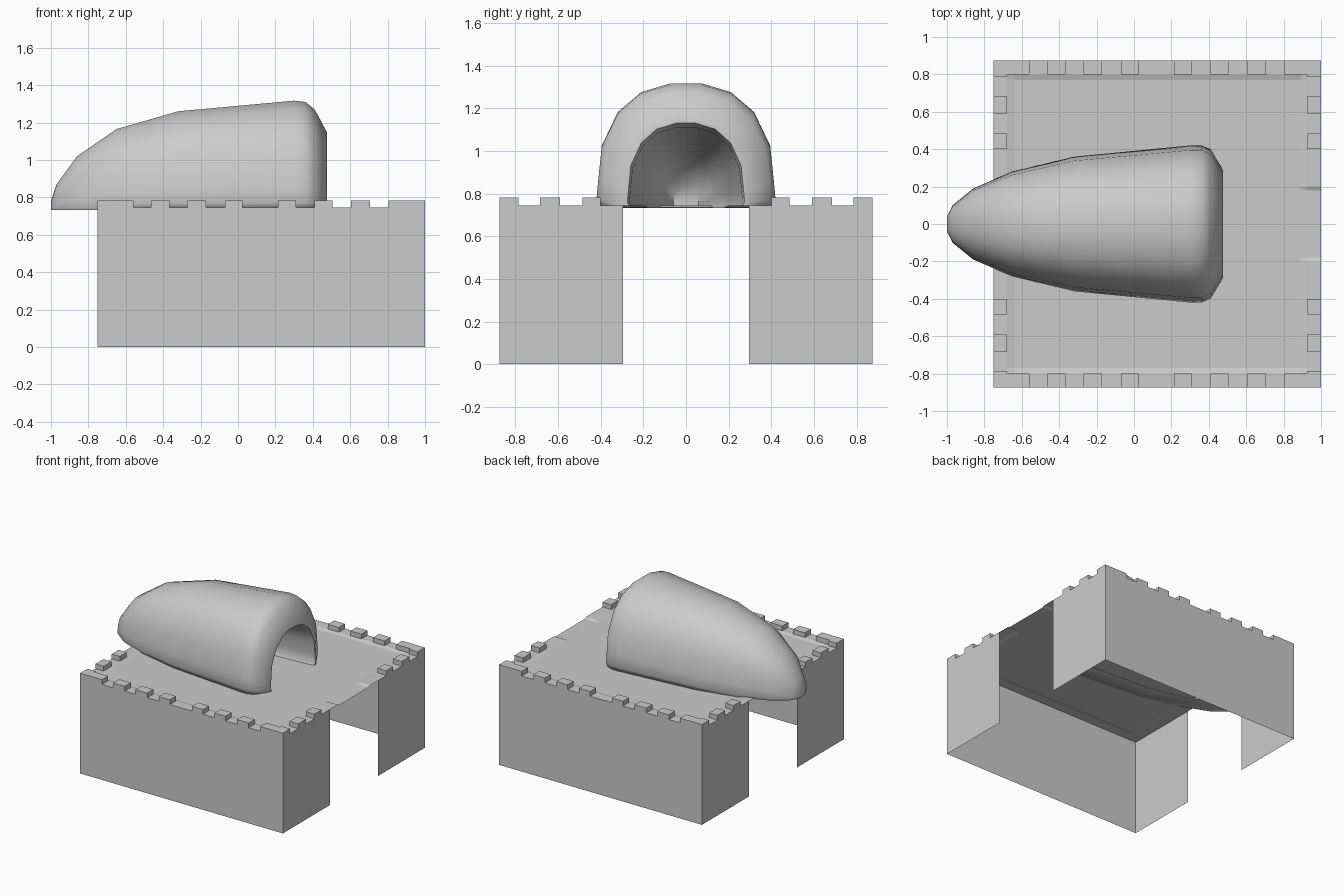
import bpy, bmesh, math

if "Cube" in bpy.data.objects:
    bpy.data.objects.remove(bpy.data.objects["Cube"])

grey = bpy.data.materials.new("light grey")
grey.use_nodes = True
grey.diffuse_color = (0.6, 0.6, 0.6, 1)
grey.node_tree.nodes["Principled BSDF"].inputs["Base Color"].default_value = (0.6, 0.6, 0.6, 1)

X0, X1, Y1 = -0.75, 1.0, 0.875        # outer footprint
RIM, TOP, FLOOR, GAP = 0.745, 0.782, 0.736, 0.295


def finish(name, bm, normals=True):
    if normals:
        bmesh.ops.recalc_face_normals(bm, faces=bm.faces)
    mesh = bpy.data.meshes.new(name)
    bm.to_mesh(mesh)
    bm.free()
    mesh.materials.append(grey)
    obj = bpy.data.objects.new(name, mesh)
    bpy.context.collection.objects.link(obj)
    return obj


def grid_faces(bm, rows):
    for a, b in zip(rows, rows[1:]):
        for i in range(len(a) - 1):
            bm.faces.new((a[i], b[i], b[i + 1], a[i + 1]))


# Thin outer walls, each side a C shape leaving a doorway at both ends
for name, s in (("left_wall", 1), ("right_wall", -1)):
    bm = bmesh.new()
    path = [(X0, s * GAP), (X0, s * Y1), (X1, s * Y1), (X1, s * GAP)]
    if s < 0:
        path.reverse()
    rows = [[bm.verts.new((x, y, z)) for x, y in path] for z in (0, RIM)]
    grid_faces(bm, rows)
    finish(name, bm, False)

# Deck: raised rim, sunken floor and a shallow channel out of one end
def deck_height(x, y):
    inside = -0.65 < x < 0.9 and abs(y) < 0.78
    channel = x > 0.88 and abs(y) < 0.19
    return FLOOR if inside or channel else RIM

half = [0.18, 0.2, 0.77, 0.8, Y1]
ys = [-y for y in reversed(half)] + half
xs = [X0, -0.68, -0.64, 0.89, 0.925, X1]
bm = bmesh.new()
grid_faces(bm, [[bm.verts.new((x, y, deck_height(x, y))) for y in ys] for x in xs])
finish("deck", bm)

# Battlement blocks around the rim
def block(bm, xa, xb, ya, yb):
    v = bmesh.ops.create_cube(bm, size=1)["verts"]
    for p in v:
        p.co = (xb if p.co.x > 0 else xa, yb if p.co.y > 0 else ya,
                TOP if p.co.z > 0 else RIM)

long_spans = [(X0, -0.56), (-0.465, -0.365), (-0.27, -0.17), (-0.07, 0.025),
              (0.215, 0.31), (0.41, 0.505), (0.605, 0.705), (0.805, X1)]
end_spans = [(0.4, 0.485), (0.59, 0.685), (0.785, 0.8)]
bm = bmesh.new()
for s in (-1, 1):
    for a, b in long_spans:
        block(bm, a, b, *sorted((s * 0.8, s * Y1)))
    for a, b in end_spans:
        for xa, xb in ((X0, -0.68), (0.925, X1)):
            block(bm, xa, xb, *sorted((s * a, s * b)))
finish("battlements", bm)

# Hollow hood: rings of (x, half width, top), outside from nose to mouth, then back inside
BASE = 0.733
rings = [(-1, 0.04, 0.78), (-0.97, 0.1, 0.87), (-0.86, 0.19, 1.02), (-0.65, 0.28, 1.165),
         (-0.32, 0.36, 1.26), (0.3, 0.42, 1.317), (0.36, 0.42, 1.31), (0.41, 0.4, 1.27),
         (0.475, 0.29, 1.15), (0.475, 0.275, 1.13), (0.43, 0.265, 1.11), (-0.3, 0.22, 1.07),
         (-0.6, 0.15, 0.97), (-0.8, 0.06, 0.83)]
arch = [(0.95, 0), (1, 0.07), (0.98, 0.22), (0.94, 0.5), (0.76, 0.77), (0.5, 0.93), (0.17, 1)]
arch += [(-y, z) for y, z in reversed(arch)]
bm = bmesh.new()
rows = [[bm.verts.new((x, w * y, BASE + (t - BASE) * z)) for y, z in arch] for x, w, t in rings]
grid_faces(bm, rows)
bm.faces.new(rows[0])
bm.faces.new(rows[-1])
bm.faces.new([r[0] for r in rows] + [r[-1] for r in reversed(rows)])
hood = finish("hood", bm)
bpy.ops.object.select_all(action="DESELECT")
hood.select_set(True)
bpy.context.view_layer.objects.active = hood
bpy.ops.object.shade_smooth_by_angle(angle=math.radians(65))
